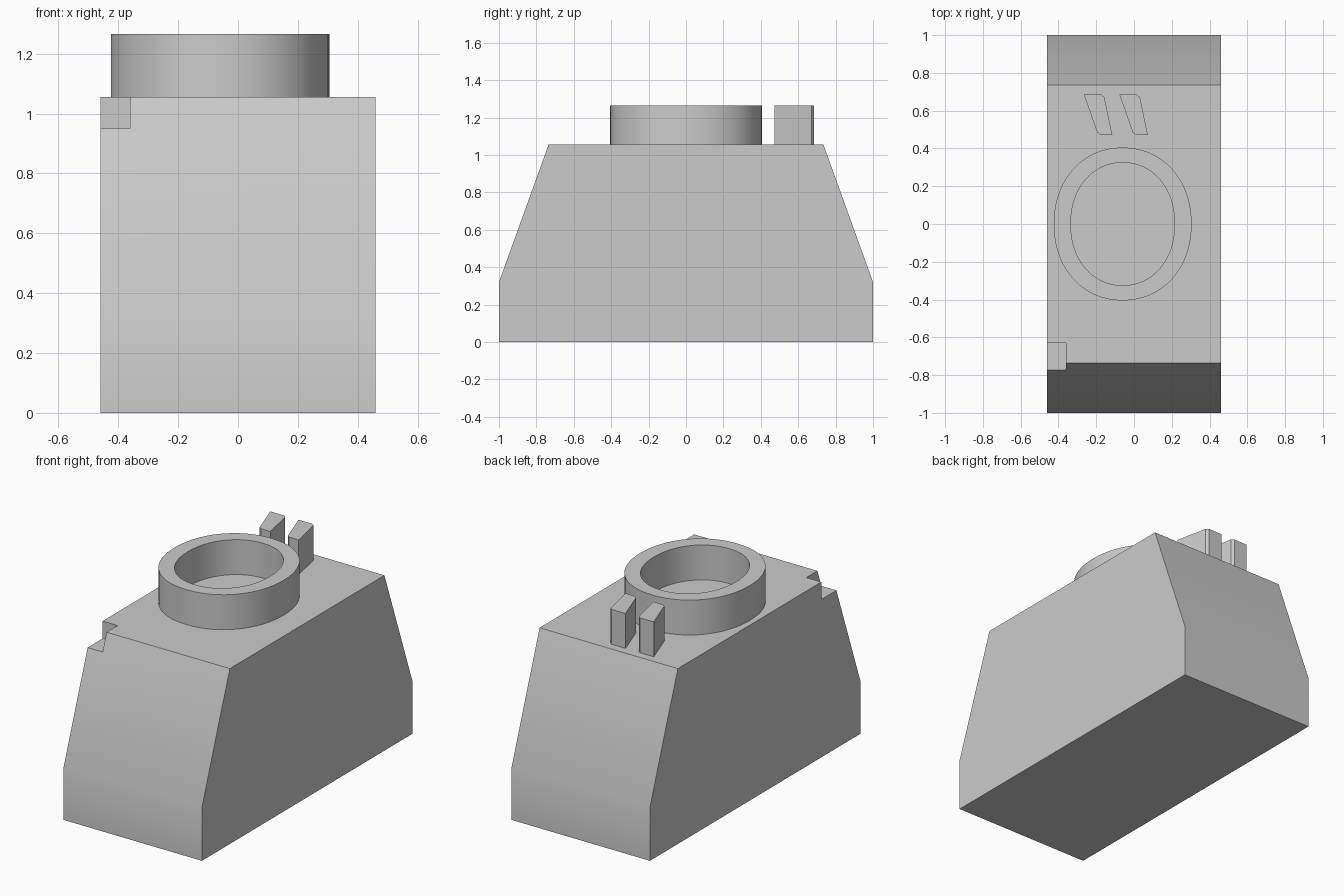
import bpy, bmesh, math

if "Cube" in bpy.data.objects:
    bpy.data.objects.remove(bpy.data.objects["Cube"])

grey = bpy.data.materials.new("light grey")
grey.diffuse_color = (0.6, 0.6, 0.6, 1)
grey.use_nodes = True
grey.node_tree.nodes["Principled BSDF"].inputs["Base Color"].default_value = grey.diffuse_color
TOP, RIM = 1.055, 1.265


def finish(name, bm, smooth=True):
    bmesh.ops.recalc_face_normals(bm, faces=bm.faces[:])
    me = bpy.data.meshes.new(name)
    bm.to_mesh(me)
    bm.free()
    me.materials.append(grey)
    ob = bpy.data.objects.new(name, me)
    bpy.context.collection.objects.link(ob)
    bpy.ops.object.select_all(action='DESELECT')
    ob.select_set(True)
    bpy.context.view_layer.objects.active = ob
    if smooth:
        bpy.ops.object.shade_smooth_by_angle(angle=math.radians(30))
    return ob


def prism(name, pts, offset, smooth=True):
    """Extrude a closed outline of 3D points along an offset."""
    bm = bmesh.new()
    face = bm.faces.new([bm.verts.new(p) for p in pts])
    ext = bmesh.ops.extrude_face_region(bm, geom=[face], use_keep_orig=True)
    moved = [g for g in ext["geom"] if isinstance(g, bmesh.types.BMVert)]
    bmesh.ops.translate(bm, vec=offset, verts=moved)
    return finish(name, bm, smooth)


# tapered body, side outline swept across the width
side = [(-1, 0), (1, 0), (1, 0.32), (0.735, TOP), (-0.735, TOP), (-1, 0.32)]
body = prism("body", [(-0.46, y, z) for y, z in side], (0.92, 0, 0), smooth=False)

# corner notch at the top front left
cutter = prism("notch_cutter",
               [(-0.6, -0.9, 0.95), (-0.36, -0.9, 0.95), (-0.36, -0.63, 0.95), (-0.6, -0.63, 0.95)],
               (0, 0, 0.3), smooth=False)
cut = body.modifiers.new("notch", 'BOOLEAN')
cut.operation, cut.solver, cut.object = 'DIFFERENCE', 'EXACT', cutter
bpy.context.view_layer.objects.active = body
bpy.ops.object.modifier_apply(modifier="notch")
bpy.data.objects.remove(cutter)
bpy.ops.object.select_all(action='DESELECT')
body.select_set(True)
bpy.context.view_layer.objects.active = body
bpy.ops.object.shade_smooth_by_angle(angle=math.radians(30))

# oval collar, slightly squarer than an ellipse
N, POWER = 64, 2 / 2.1


def oval(bm, rx, ry, z):
    ring = []
    for i in range(N):
        a = 2 * math.pi * i / N
        c, s = math.cos(a), math.sin(a)
        ring.append(bm.verts.new((-0.06 + rx * math.copysign(abs(c) ** POWER, c),
                                  ry * math.copysign(abs(s) ** POWER, s), z)))
    return ring


bm = bmesh.new()
loops = [oval(bm, 0.365, 0.405, TOP), oval(bm, 0.365, 0.405, RIM),
         oval(bm, 0.275, 0.325, RIM), oval(bm, 0.275, 0.325, TOP)]
for k in range(4):
    a, b = loops[k], loops[(k + 1) % 4]
    for i in range(N):
        j = (i + 1) % N
        bm.faces.new((a[i], a[j], b[j], b[i]))
finish("oval_collar", bm)

# two slanted, tapered pegs behind the collar
peg = [(0, 0.685), (0.092, 0.685), (0.108, 0.672), (0.15, 0.472), (0.087, 0.472), (0.07, 0.485)]
for name, x in (("left_peg", -0.265), ("right_peg", -0.077)):
    prism(name, [(x + px, py, TOP) for px, py in peg], (0, 0, RIM - TOP))
